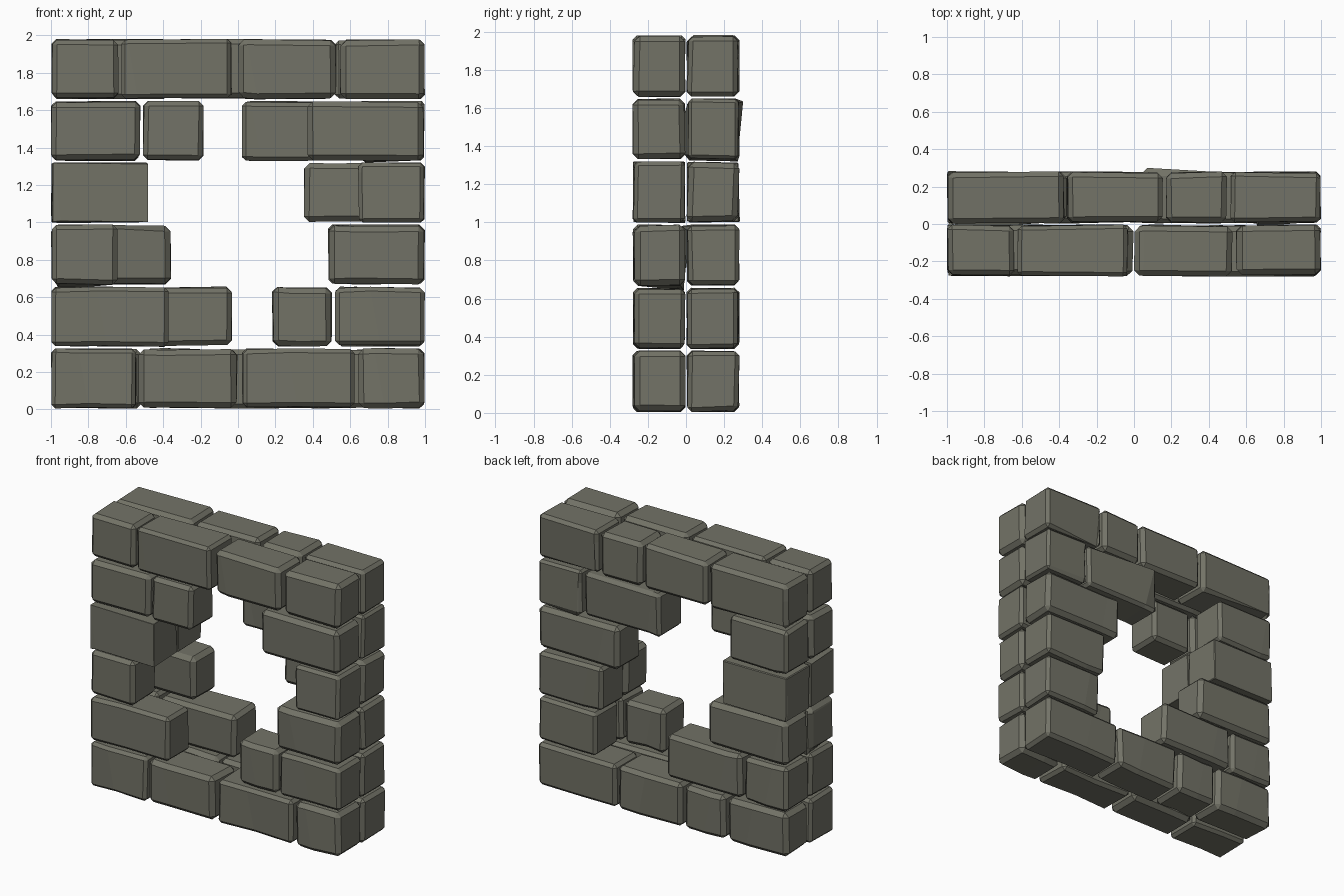
import bpy, bmesh, random
from mathutils import Vector

if "Cube" in bpy.data.objects:
    bpy.data.objects.remove(bpy.data.objects["Cube"])

random.seed(7)

stone = bpy.data.materials.new("stone")
stone.diffuse_color = (0.17, 0.17, 0.135, 1)
stone.use_nodes = True
stone.node_tree.nodes["Principled BSDF"].inputs["Base Color"].default_value = stone.diffuse_color

# Brick spans along x for each course, bottom to top
FRONT = [
    [(-1, -.54), (-.535, 0), (.02, .625), (.64, 1)],
    [(-1, -.37), (.18, .505), (.515, 1)],
    [(-1, -.64), (.48, 1)],
    [(-1, -.48), (.64, 1)],
    [(-1, -.52), (-.51, -.18), (.37, 1)],
    [(-1, -.635), (-.625, -.03), (0, .53), (.54, 1)],
]
BACK = [
    [(-1, -.51), (-.5, -.17), (-.155, .36), (.37, 1)],
    [(-1, -.645), (-.635, -.03), (.53, 1)],
    [(-1, -.355), (.48, 1)],
    [(-1, -.48), (.35, 1)],
    [(-1, -.53), (.02, .635), (.645, 1)],
    [(-1, -.37), (-.36, .155), (.17, .5), (.51, 1)],
]


def brick(name, x0, x1, y0, y1, z0, z1):
    """Rough-hewn block: box, cross cut, inward jitter, single chamfer."""
    lo, hi = Vector((x0, y0, z0)), Vector((x1, y1, z1))
    mid, size = (lo + hi) / 2, hi - lo
    bm = bmesh.new()
    bmesh.ops.create_cube(bm, size=1)
    for v in bm.verts:
        v.co = mid + Vector(a * b for a, b in zip(v.co, size))
    # cross cut so that the long edges are slightly crooked
    cut = x0 + size.x * random.uniform(.3, .7)
    bmesh.ops.bisect_plane(bm, geom=bm.verts[:] + bm.edges[:] + bm.faces[:],
                           plane_co=(cut, 0, 0), plane_no=(1, 0, .15))
    sharp = [e for e in bm.edges if e.calc_face_angle(0) > .5]
    # worn corners: only pull towards the middle
    for v in bm.verts:
        for i, amount in enumerate((.010, .014, .012)):
            d = mid[i] - v.co[i]
            if abs(d) > size[i] * .45:
                v.co[i] += random.uniform(0, amount) * (1 if d > 0 else -1)
    bmesh.ops.bevel(bm, geom=sharp, offset=random.uniform(.02, .03),
                    segments=1, affect='EDGES', clamp_overlap=True)
    bmesh.ops.recalc_face_normals(bm, faces=bm.faces[:])
    me = bpy.data.meshes.new(name)
    bm.to_mesh(me)
    bm.free()
    me.materials.append(stone)
    ob = bpy.data.objects.new(name, me)
    bpy.context.collection.objects.link(ob)


# Two skins of brickwork, six courses each
COURSE = 1.985 / 6
for side, rows, y0, y1 in (("front", FRONT, -.282, -.002), ("back", BACK, .002, .282)):
    for r, row in enumerate(rows):
        z0 = r * COURSE
        for i, (a, b) in enumerate(row):
            brick(f"{side}_brick_{r + 1}_{i + 1}", a, b, y0, y1, z0 + .003, z0 + COURSE - .003)
